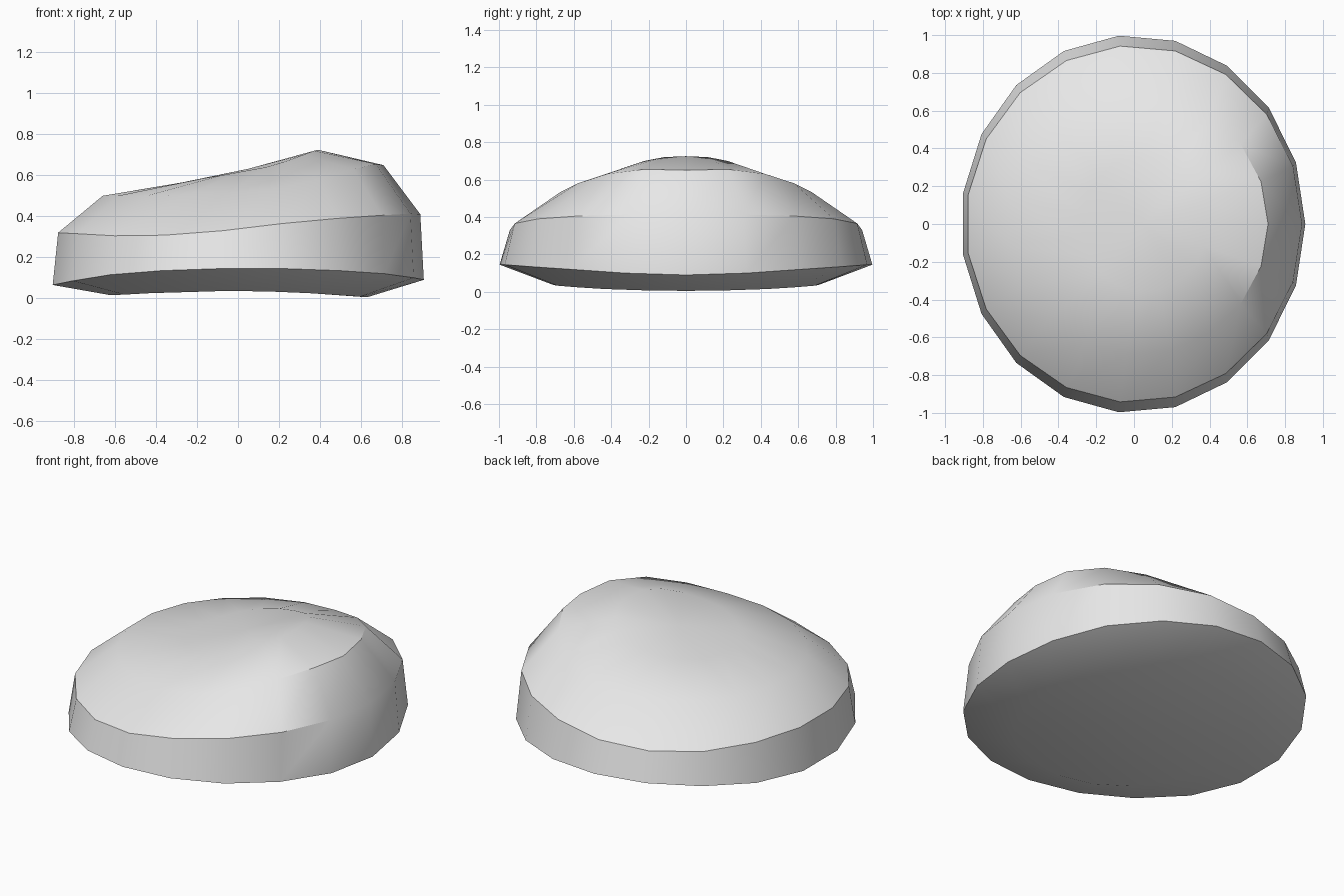
import bpy, bmesh, math

cube = bpy.data.objects.get("Cube")
if cube:
    bpy.data.objects.remove(cube, do_unlink=True)

SIDES = 19

# Each ring: centre x, radius x, radius y, heights from the +x end round to the -x end
RINGS = [
    (0.0, .63, .71, (.005, .008, .015, .025, .033, .036, .03, .025, .018, .015)),
    (-.005, .912, 1.0, (.09, .10, .12, .135, .145, .145, .135, .115, .085, .065)),
    (0.0, .89, .945, (.41, .413, .405, .39, .365, .33, .308, .305, .315, .32)),
    (.02, .69, .69, (.65, .655, .63, .58, .535, .515, .505, .50, .50, .50)),
    (.055, .335, .36, (.725, .72, .70, .67, .64, .62, .60, .585, .57, .565)),
]
BOTTOM_CENTRE = (0, 0, .05)
TOP_CENTRE = (.05, 0, .632)

stone_grey = bpy.data.materials.new("plain grey")
stone_grey.use_nodes = True
grey = (.8, .8, .8, 1)
stone_grey.diffuse_color = grey
stone_grey.node_tree.nodes["Principled BSDF"].inputs["Base Color"].default_value = grey


def add_ring(bm, cx, rx, ry, heights):
    """One closed loop of vertices, mirrored across y = 0."""
    ring = []
    for k in range(SIDES):
        a = math.tau * k / SIDES
        z = heights[min(k, SIDES - k)]
        ring.append(bm.verts.new((cx + rx * math.cos(a), ry * math.sin(a), z)))
    return ring


def add_cap(bm, ring, centre):
    """Fan of triangles from a ring to a centre point."""
    c = bm.verts.new(centre)
    for k in range(SIDES):
        bm.faces.new((ring[k], ring[(k + 1) % SIDES], c))


# Rounded stone body: rings bridged from the underside to the crest
bm = bmesh.new()
rings = [add_ring(bm, *r) for r in RINGS]
for low, high in zip(rings, rings[1:]):
    for k in range(SIDES):
        n = (k + 1) % SIDES
        bm.faces.new((low[k], low[n], high[n], high[k]))
add_cap(bm, rings[0], BOTTOM_CENTRE)
add_cap(bm, rings[-1], TOP_CENTRE)
bmesh.ops.recalc_face_normals(bm, faces=bm.faces)

mesh = bpy.data.meshes.new("rounded_stone")
bm.to_mesh(mesh)
bm.free()
mesh.materials.append(stone_grey)
stone = bpy.data.objects.new("rounded_stone", mesh)
bpy.context.collection.objects.link(stone)

# Smooth faces, keeping the rim and crest crisp
bpy.ops.object.select_all(action='DESELECT')
stone.select_set(True)
bpy.context.view_layer.objects.active = stone
bpy.ops.object.shade_smooth_by_angle(angle=math.radians(35))
